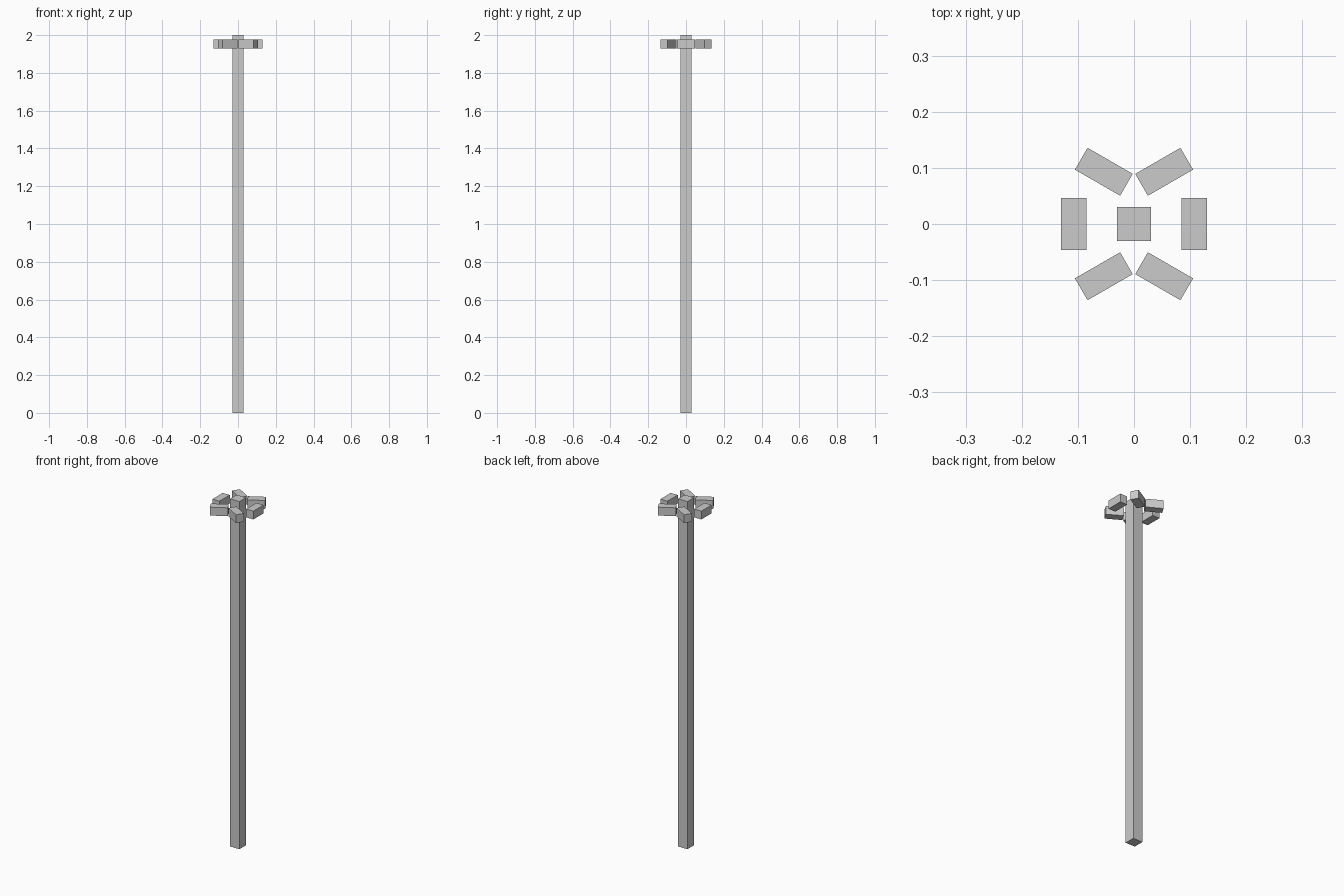
import bpy, math

if "Cube" in bpy.data.objects:
    bpy.data.objects.remove(bpy.data.objects["Cube"])


def box(name, size, loc, rot=0.0):
    bpy.ops.mesh.primitive_cube_add(size=1, location=loc, rotation=(0, 0, rot))
    ob = bpy.context.object
    ob.name = name
    ob.scale = size
    return ob


# Square post
box("post", (0.06, 0.06, 2.0), (0, 0, 1.0))

# Ring of six blocks, each turned opposite to its position angle
R = 0.1075
for i in range(6):
    a = math.radians(60 * i)
    box(f"head_block_{i + 1}", (0.045, 0.093, 0.048),
        (R * math.cos(a), R * math.sin(a), 1.954), -a)
